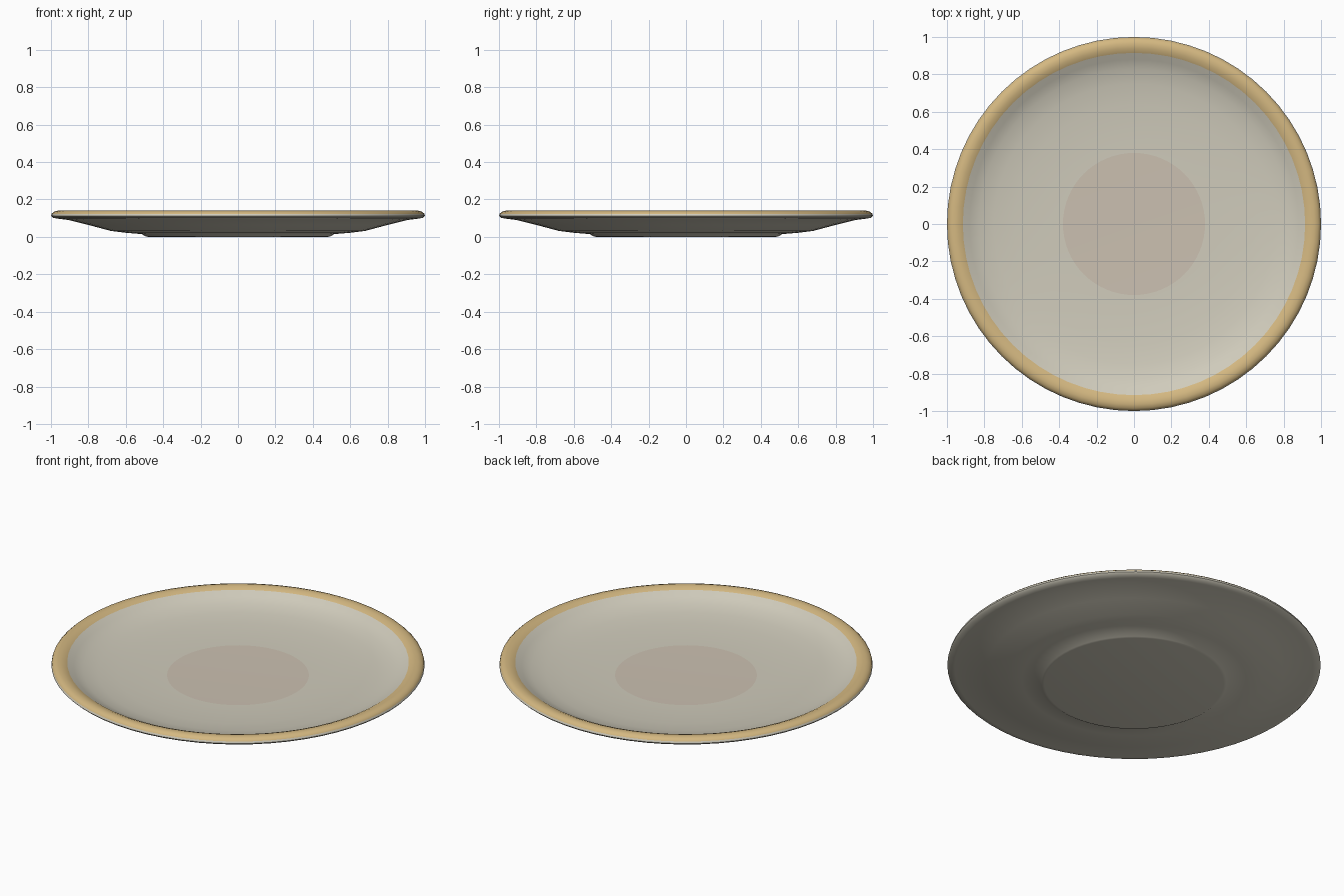
import bpy
import bmesh
from math import cos, sin, tau, radians

cube = bpy.data.objects.get("Cube")
if cube:
    bpy.data.objects.remove(cube, do_unlink=True)

SEGMENTS = 64


def make_material(name, color):
    mat = bpy.data.materials.new(name)
    mat.use_nodes = True
    mat.diffuse_color = (*color, 1)
    mat.node_tree.nodes["Principled BSDF"].inputs["Base Color"].default_value = (*color, 1)
    return mat


materials = [
    make_material("cream glaze", (0.63, 0.60, 0.50)),
    make_material("tan rim", (0.66, 0.48, 0.22)),
    make_material("warm centre", (0.60, 0.53, 0.44)),
]
CREAM, TAN, WARM = range(3)

# Half section from the underside, around the lip, to the well:
# (radius, height, colour of the band leading to this point)
profile = [
    (0.48, 0.0, CREAM), (0.495, 0.003, CREAM), (0.515, 0.015, CREAM),
    (0.60, 0.022, CREAM), (0.68, 0.032, CREAM), (0.80, 0.064, CREAM),
    (0.91, 0.091, CREAM), (0.96, 0.097, CREAM), (0.99, 0.102, CREAM),
    (1.0, 0.112, CREAM), (0.997, 0.123, CREAM), (0.985, 0.134, TAN),
    (0.965, 0.14, TAN), (0.94, 0.138, TAN), (0.915, 0.128, TAN),
    (0.88, 0.107, CREAM), (0.83, 0.087, CREAM), (0.75, 0.071, CREAM),
    (0.64, 0.06, CREAM), (0.50, 0.053, CREAM), (0.38, 0.05, CREAM),
]

# Plate: spin the section and close both ends
bm = bmesh.new()
rings = [
    [bm.verts.new((r * cos(tau * i / SEGMENTS), r * sin(tau * i / SEGMENTS), z))
     for i in range(SEGMENTS)]
    for r, z, _ in profile
]
for k in range(1, len(rings)):
    low, high = rings[k - 1], rings[k]
    for i in range(SEGMENTS):
        j = (i + 1) % SEGMENTS
        face = bm.faces.new((low[i], low[j], high[j], high[i]))
        face.material_index = profile[k][2]
bm.faces.new(rings[0][::-1]).material_index = CREAM
bm.faces.new(rings[-1]).material_index = WARM
bmesh.ops.recalc_face_normals(bm, faces=bm.faces)

mesh = bpy.data.meshes.new("plate")
bm.to_mesh(mesh)
bm.free()
for mat in materials:
    mesh.materials.append(mat)
plate = bpy.data.objects.new("plate", mesh)
bpy.context.collection.objects.link(plate)

# Smooth glaze
bpy.ops.object.select_all(action="DESELECT")
plate.select_set(True)
bpy.context.view_layer.objects.active = plate
bpy.ops.object.shade_smooth_by_angle(angle=radians(60))
